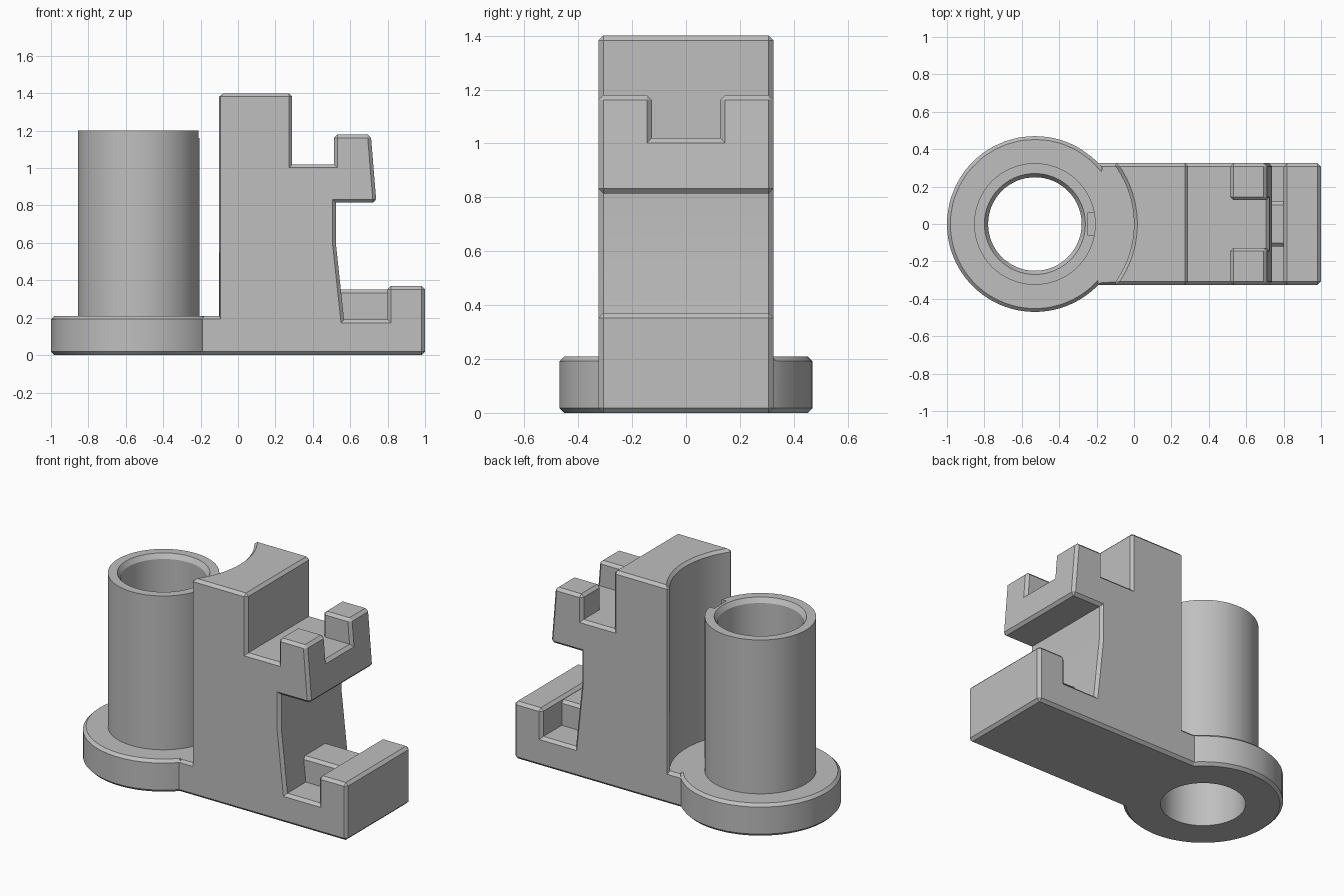
import bpy, bmesh, math
from mathutils import Matrix, Vector

if "Cube" in bpy.data.objects:
    bpy.data.objects.remove(bpy.data.objects["Cube"], do_unlink=True)

AXIS_X = -0.53      # centre line of the tube
HALF = 0.325        # half width of the block
STEP = 0.21         # top of the base plate
CHAMFER = 0.018
SIDES = 90

grey = bpy.data.materials.new("plain_grey")
grey.use_nodes = True
grey.diffuse_color = (0.52, 0.52, 0.52, 1)
grey.node_tree.nodes["Principled BSDF"].inputs["Base Color"].default_value = (0.52, 0.52, 0.52, 1)


def make(name, bm):
    bmesh.ops.recalc_face_normals(bm, faces=bm.faces)
    mesh = bpy.data.meshes.new(name)
    bm.to_mesh(mesh)
    bm.free()
    mesh.materials.append(grey)
    obj = bpy.data.objects.new(name, mesh)
    bpy.context.collection.objects.link(obj)
    return obj


def prism(name, profile, half):
    """Extrude an (x, z) outline across y."""
    bm = bmesh.new()
    face = bm.faces.new([bm.verts.new((x, -half, z)) for x, z in profile])
    new = bmesh.ops.extrude_face_region(bm, geom=[face])["geom"]
    moved = [v for v in new if isinstance(v, bmesh.types.BMVert)]
    bmesh.ops.translate(bm, verts=moved, vec=(0, 2 * half, 0))
    return make(name, bm)


def box(name, x0, x1, half, z0, z1):
    return prism(name, [(x0, z0), (x1, z0), (x1, z1), (x0, z1)], half)


def cylinder(name, radius, z0, z1):
    bm = bmesh.new()
    place = Matrix.Translation((AXIS_X, 0, (z0 + z1) / 2)) @ Matrix.Rotation(math.pi / SIDES, 4, "Z")
    # start angle is squared to the x axis so both sides match
    bmesh.ops.create_cone(bm, cap_ends=True, segments=SIDES, radius1=radius,
                          radius2=radius, depth=z1 - z0, matrix=place)
    for v in bm.verts:
        i = round(math.atan2(v.co.y, v.co.x - AXIS_X) * SIDES / math.tau - 0.5)
        a = (i + 0.5) * math.tau / SIDES
        v.co.x, v.co.y = AXIS_X + radius * math.cos(a), radius * math.sin(a)
    return make(name, bm)


def combine(target, other, operation):
    mod = target.modifiers.new(operation, "BOOLEAN")
    mod.operation, mod.object, mod.solver = operation, other, "EXACT"
    bpy.context.view_layer.objects.active = target
    bpy.ops.object.modifier_apply(modifier=mod.name)
    bpy.data.objects.remove(other, do_unlink=True)


def chamfer(obj, rule=lambda e: True):
    """Chamfer the sharp outward edges."""
    bm = bmesh.new()
    bm.from_mesh(obj.data)
    bmesh.ops.remove_doubles(bm, verts=bm.verts, dist=0.0005)
    bmesh.ops.dissolve_limit(bm, angle_limit=math.radians(1), verts=bm.verts, edges=bm.edges)
    bmesh.ops.recalc_face_normals(bm, faces=bm.faces)
    edges = [e for e in bm.edges if len(e.link_faces) == 2
             and e.calc_face_angle_signed() > 0.4 and rule(e)]
    bmesh.ops.bevel(bm, geom=edges, offset=CHAMFER, offset_type="OFFSET", segments=1,
                    profile=0.5, affect="EDGES", clamp_overlap=False)
    bm.to_mesh(obj.data)
    bm.free()


def smooth(obj):
    bpy.ops.object.select_all(action="DESELECT")
    obj.select_set(True)
    bpy.context.view_layer.objects.active = obj
    bpy.ops.object.shade_smooth_by_angle(angle=math.radians(15))


# Main body: side outline with jaws, curved back and round foot
outline = [(AXIS_X, 0), (1, 0), (1, 0.37), (0.8, 0.37), (0.8, 0.19), (0.567, 0.19),
           (0.523, 0.6), (0.523, 0.815), (0.74, 0.815), (0.71, 1.18), (0.513, 1.18),
           (0.513, 1.02), (0.29, 1.02), (0.29, 1.4), (AXIS_X, 1.4)]
body = prism("jaw_block", outline, HALF)
combine(body, cylinder("back_cutter", 0.53, STEP, 1.6), "DIFFERENCE")
combine(body, box("slot_cutter", 0.4, 0.9, 0.127, 1.02, 1.3), "DIFFERENCE")
combine(body, cylinder("foot", 0.47, 0, STEP), "UNION")
chamfer(body)
combine(body, cylinder("bore_cutter", 0.25, -0.1, 0.4), "DIFFERENCE")
smooth(body)

# Rib between the riser and the lower lip
rib = box("lower_rib", 0.5, 0.85, 0.12, 0.15, 0.35)
chamfer(rib, lambda e: all(v.co.z > 0.3 for v in e.verts)
        and abs(e.verts[0].co.y - e.verts[1].co.y) < 0.01)

# Upright tube with a chamfered mouth and a small key notch
bm = bmesh.new()
wall = [(0.325, 0.205), (0.325, 1.2), (0.27, 1.2), (0.25, 1.17), (0.25, 0.205)]
a = math.pi / SIDES
ring = [bm.verts.new((AXIS_X + r * math.cos(a), r * math.sin(a), z)) for r, z in wall]
edges = [bm.edges.new((ring[i], ring[(i + 1) % len(ring)])) for i in range(len(ring))]
bmesh.ops.spin(bm, geom=ring + edges, cent=Vector((AXIS_X, 0, 0)), axis=(0, 0, 1),
               angle=math.tau, steps=SIDES)
bmesh.ops.remove_doubles(bm, verts=bm.verts, dist=0.0005)
tube = make("tube", bm)
combine(tube, box("notch_cutter", -0.245, -0.15, 0.062, 1.16, 1.3), "DIFFERENCE")
smooth(tube)
